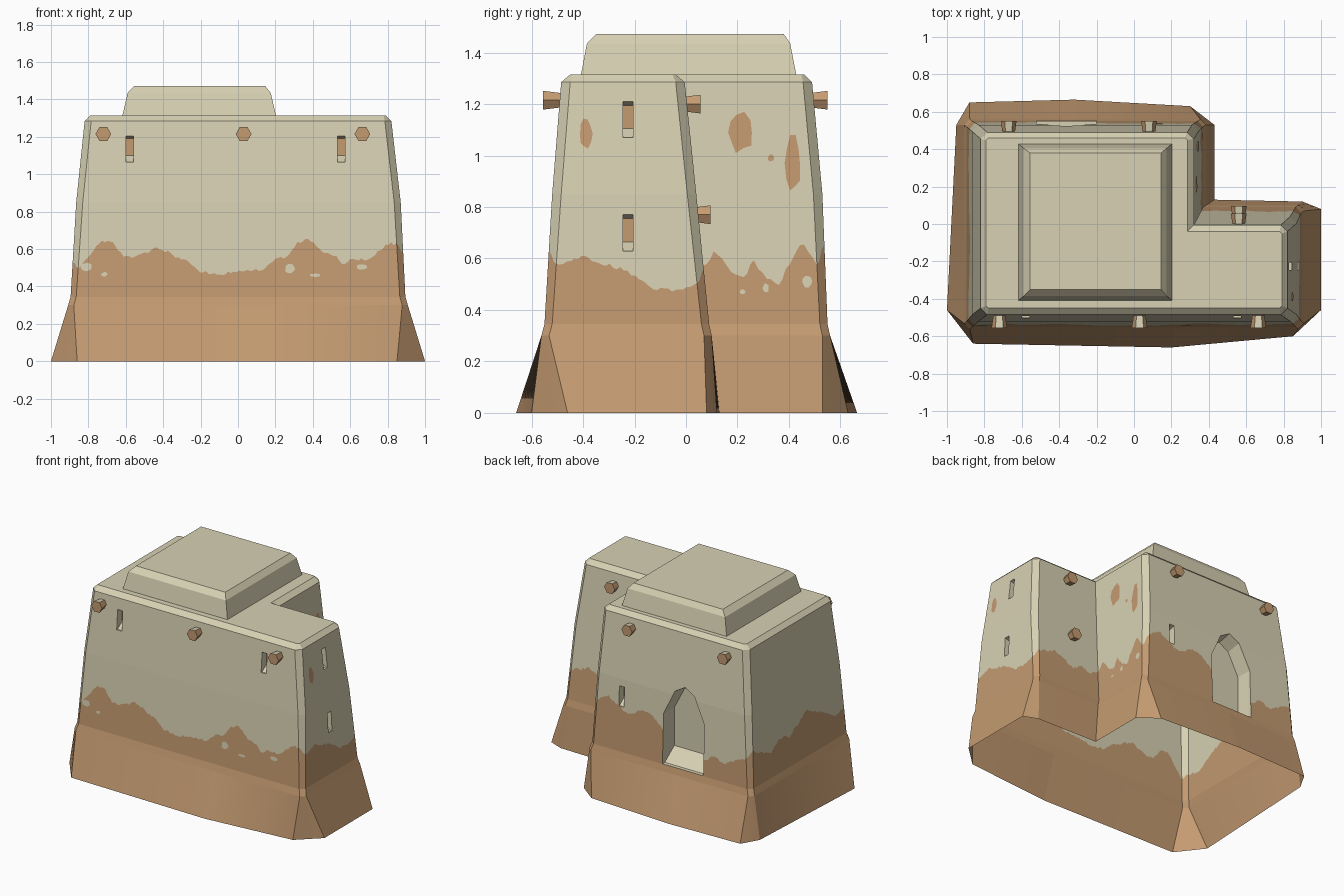
import bpy, bmesh, math, random
from mathutils import Vector
from mathutils.bvhtree import BVHTree

if "Cube" in bpy.data.objects:
    bpy.data.objects.remove(bpy.data.objects["Cube"])

random.seed(4)


def material(name, rgb):
    m = bpy.data.materials.new(name)
    m.diffuse_color = (*rgb, 1)
    m.use_nodes = True
    m.node_tree.nodes["Principled BSDF"].inputs["Base Color"].default_value = m.diffuse_color
    return m


MATS = [material("pale plaster", (0.68, 0.635, 0.45)),
        material("brown mud", (0.55, 0.325, 0.165))]
PLASTER, MUD = 0, 1


def finish(bm, name):
    me = bpy.data.meshes.new(name)
    bm.to_mesh(me)
    bm.free()
    for m in MATS:
        me.materials.append(m)
    ob = bpy.data.objects.new(name, me)
    bpy.context.collection.objects.link(ob)
    return ob


# --- L-shaped wall outlines: flared foot, then battered walls up to the roof
def ring(z, xl, xr, yf, yb, xi, yi, c):
    pts = [(xl + c, yf), (.2, yf), (xr - c, yf), (xr, yf + c), (xr, yi - c), (xr - c, yi),
           (xi, yi), (xi, yb - c), (xi - c, yb), (-.32, yb), (xl + c, yb),
           (xl, yb - c), (xl, yf + c)]
    return [Vector((x, y, z)) for x, y in pts]


foot = [(-.86, -.64), (.2, -.66), (.85, -.6), (1, -.46), (1, .08), (.9, .12), (.43, .13),
        (.43, .53), (.3, .63), (-.32, .665), (-.88, .65), (-.95, .53), (-1, -.46)]
rings = [[Vector((x, y, 0)) for x, y in foot],
         ring(.30, -.908, .908, -.562, .56, .385, .10, .03),
         ring(.345, -.895, .895, -.55, .55, .37, .09, .03),
         ring(.85, -.865, .87, -.52, .53, .345, .04, .035),
         ring(1.285, -.82, .82, -.485, .49, .32, -.005, .035),
         ring(1.315, -.79, .79, -.45, .46, .285, -.04, .012)]

# --- height of the mud splash along each wall (outline segments: evenly spaced heights)
SPLASH = {
    (0, 1): [.50, .575, .64, .645, .555, .56, .575, .61, .585, .55, .53, .48, .475, .46, .48,
             .485, .485, .50, .56, .555, .64, .65, .59, .575, .525, .55, .54, .575, .625, .63],
    (3,): [.57, .6, .605, .58, .565, .53, .49, .475, .475, .5],
    (5,): [.55, .57, .6, .56, .52, .56, .53, .57],
    (6,): [.57, .63, .56, .52, .59, .52, .5, .6, .66, .57],
    (8, 9): [.66, .71, .66, .62, .67, .67, .6, .5, .46, .48, .46, .5, .47, .52, .55],
    (11,): [.6, .55, .52, .58, .55, .6, .66, .62, .56, .5, .53]}


def along(values, t):
    f = t * (len(values) - 1)
    i = min(int(f), len(values) - 2)
    return values[i] + (values[i + 1] - values[i]) * (f - i)


def splash(seg, t):
    mid = rings[2]
    for segs, vals in SPLASH.items():
        if seg in segs:
            start, end = mid[segs[0]], mid[(segs[-1] + 1) % 13]
            p = mid[seg].lerp(mid[(seg + 1) % 13], t)
            return along(vals, min(1, (p - start).length / (end - start).length))
    # chamfered corner: blend the neighbouring walls
    return splash((seg - 1) % 13, 1) * (1 - t) + splash((seg + 1) % 13, 0) * t


# --- shell: foot, splash line and walls lofted in one piece
bm = bmesh.new()
columns = []
for s in range(13):
    e = (s + 1) % 13
    n = max(2, round((rings[2][e] - rings[2][s]).length / .015))
    for k in range(n):
        t = k / n
        col = [r[s].lerp(r[e], t) for r in rings]
        h = splash(s, t) + random.uniform(-.009, .009)
        col.insert(3, col[2].lerp(col[3], (h - .345) / .505))
        columns.append([bm.verts.new(p) for p in col])
for a, b in zip(columns, columns[1:] + columns[:1]):
    for r in range(6):
        f = bm.faces.new((a[r], b[r], b[r + 1], a[r + 1]))
        f.material_index = MUD if r < 3 else PLASTER
bm.faces.new([c[-1] for c in columns])
bm.faces.new([c[0] for c in reversed(columns)])
bmesh.ops.recalc_face_normals(bm, faces=bm.faces[:])
walls = finish(bm, "walls")


# --- recesses: tapered cutters for slit windows and the arched doorway
def place(n, u, d, z):
    return Vector((n[0] * d + abs(n[1]) * u, n[1] * d + abs(n[0]) * u, z))


def recess(name, n, surface, depth, outer, inner, back):
    bm = bmesh.new()
    loops = [[bm.verts.new(place(n, u, d, z)) for u, z in prof] for prof, d in
             ((outer, surface + .07), (outer, surface), (inner, surface - depth))]
    for a, b in zip(loops, loops[1:]):
        for i in range(len(a)):
            j = (i + 1) % len(a)
            bm.faces.new((a[i], a[j], b[j], b[i]))
    bm.faces.new(loops[0])
    bm.faces.new(loops[2]).material_index = back
    bmesh.ops.recalc_face_normals(bm, faces=bm.faces[:])
    cutter = finish(bm, name)
    mod = walls.modifiers.new(name, 'BOOLEAN')
    mod.object, mod.operation, mod.solver = cutter, 'DIFFERENCE', 'EXACT'
    bpy.context.view_layer.objects.active = walls
    bpy.ops.object.modifier_apply(modifier=mod.name)
    bpy.data.objects.remove(cutter)


def rect(u, z0, z1, w=.02):
    return [(u - w, z0), (u + w, z0), (u + w, z1), (u - w, z1)]


FRONT, BACK, RIGHT = (0, -1), (0, 1), (1, 0)
for n, u, z, surf in ((FRONT, -.58, 1.065, .492), (FRONT, .553, 1.065, .492),
                      (RIGHT, -.225, 1.07, .83), (RIGHT, -.225, .63, .873),
                      (BACK, .13, .66, .532)):
    recess("slit_cutter", n, surf, .05, rect(u, z, z + .14), rect(u, z + .035, z + .125), MUD)


def arch(w, z0, spring, top):
    m = top - .045
    return [(-.36 + u, z) for u, z in ((-w, z0), (w, z0), (w, spring), (w * .48, m),
                                      (0, top), (-w * .48, m), (-w, spring))]


recess("door_cutter", BACK, .523, .10, arch(.16, .347, .70, .92),
       arch(.155, .43, .70, .90), PLASTER)

# open underside
bm = bmesh.new()
bm.from_mesh(walls.data)
bmesh.ops.delete(bm, geom=[f for f in bm.faces if all(v.co.z < 1e-4 for v in f.verts)],
                 context='FACES')
bm.to_mesh(walls.data)
tree = BVHTree.FromBMesh(bm)
bm.free()

# --- raised roof block with chamfered top
bm = bmesh.new()
loops = []
for z, x0, x1, y0, y1 in ((1.305, -.62, .205, -.41, .43), (1.435, -.59, .175, -.385, .405),
                          (1.472, -.555, .145, -.35, .38)):
    loops.append([bm.verts.new((x, y, z)) for x, y in ((x0, y0), (x1, y0), (x1, y1), (x0, y1))])
for a, b in zip(loops, loops[1:]):
    for i in range(4):
        j = (i + 1) % 4
        bm.faces.new((a[i], a[j], b[j], b[i]))
bm.faces.new(loops[2])
finish(bm, "roof_block")


# --- roof beam ends poking out of the walls
def beam(n, u, z, tip):
    bm = bmesh.new()
    rows = [[bm.verts.new(place(n, u + r * math.cos(k * math.pi / 3), d,
                                z + r * math.sin(k * math.pi / 3))) for k in range(6)]
            for r, d in ((.029, tip - .09), (.042, tip))]
    for i in range(6):
        j = (i + 1) % 6
        bm.faces.new((rows[0][i], rows[0][j], rows[1][j], rows[1][i]))
    bm.faces.new(rows[0])
    bm.faces.new(rows[1])
    bmesh.ops.recalc_face_normals(bm, faces=bm.faces[:])
    for f in bm.faces:
        f.material_index = PLASTER if f.normal.z > .9 else MUD
    finish(bm, "beam_end")


for x in (-.72, .03, .665):
    beam(FRONT, x, 1.215, .555)
for x in (-.67, .08):
    beam(BACK, x, 1.215, .55)
beam(BACK, .56, 1.2, .057)
beam(BACK, .56, .77, .096)


# --- thin plates: bare mud patches and plaster flecks, laid onto the wall
def patch(name, mat, n, u, z, ru, rz):
    bm = bmesh.new()
    verts = []
    inward = Vector((-n[0], -n[1], 0))
    for k in range(10):
        a, j = k * math.pi / 5, random.uniform(.8, 1.1)
        hit = tree.ray_cast(place(n, u + ru * j * math.cos(a), 2, z + rz * j * math.sin(a)), inward)
        if hit[0]:
            verts.append(bm.verts.new(hit[0] - inward * .003))
    f = bm.faces.new(verts)
    f.normal_update()
    if f.normal.dot(inward) > 0:
        f.normal_flip()
    f.material_index = mat
    finish(bm, name)


for u, z, ru, rz in ((.21, 1.09, .05, .08), (.415, .97, .033, .11), (.33, .99, .012, .014),
                     (-.39, 1.085, .026, .058)):
    patch("mud_patch", MUD, RIGHT, u, z, ru, rz)
for u, z, ru, rz in ((-.81, .505, .03, .022), (-.715, .465, .018, .012), (.28, .495, .03, .025),
                     (.41, .46, .03, .01), (.66, .505, .03, .015)):
    patch("plaster_fleck", PLASTER, FRONT, u, z, ru, rz)
for u, z, ru, rz in ((.47, .51, .022, .022), (.22, .47, .012, .01), (.31, .485, .012, .02)):
    patch("plaster_fleck", PLASTER, RIGHT, u, z, ru, rz)
